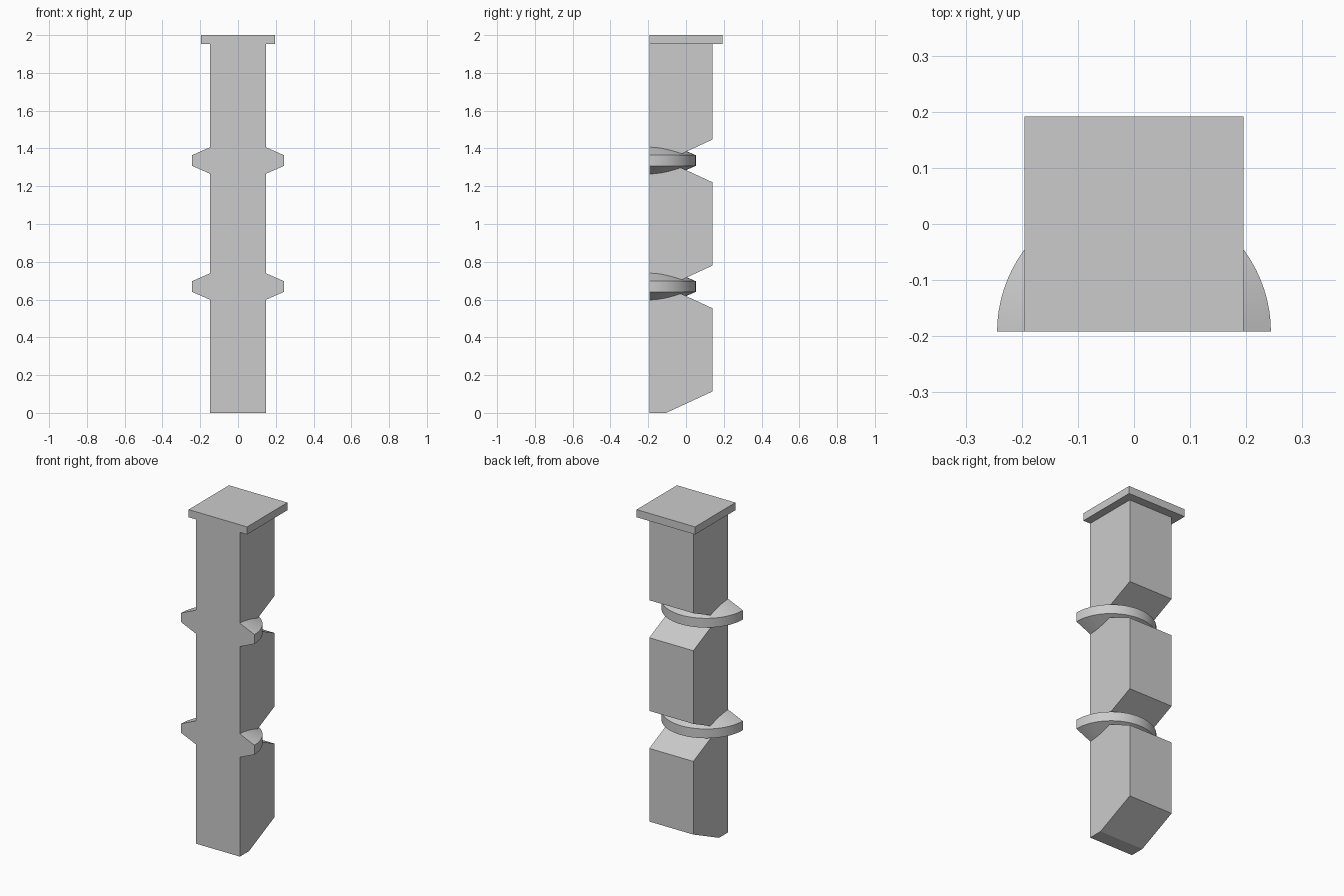
import bpy, bmesh
from math import sin, cos, pi, radians

cube = bpy.data.objects.get("Cube")
if cube:
    bpy.data.objects.remove(cube, do_unlink=True)

FRONT, BACK, HALF_W = -0.192, 0.14, 0.147
TOP, PITCH = 2.0, 0.667
NOTCH, NOTCH_Y = 0.113, -0.105    # half height at the back, depth of the apex
RIM_R, RIM_H, HUB_H = 0.244, 0.028, 0.135

grey = bpy.data.materials.new("stone_grey")
grey.use_nodes = True
grey.diffuse_color = (0.6, 0.6, 0.6, 1)
grey.node_tree.nodes["Principled BSDF"].inputs["Base Color"].default_value = (0.6, 0.6, 0.6, 1)


def make(name, bm):
    bmesh.ops.recalc_face_normals(bm, faces=bm.faces)
    mesh = bpy.data.meshes.new(name)
    bm.to_mesh(mesh)
    bm.free()
    mesh.materials.append(grey)
    obj = bpy.data.objects.new(name, mesh)
    bpy.context.collection.objects.link(obj)
    return obj


def extrude_side(name, profile, half_width):
    """Extrude a (y, z) profile across the width."""
    bm = bmesh.new()
    face = bm.faces.new([bm.verts.new((-half_width, y, z)) for y, z in profile])
    new = bmesh.ops.extrude_face_region(bm, geom=[face])["geom"]
    verts = [v for v in new if isinstance(v, bmesh.types.BMVert)]
    bmesh.ops.translate(bm, verts=verts, vec=(2 * half_width, 0, 0))
    return make(name, bm)


def half_collar(name, z, steps=40):
    """Half of a double cone with a flat rim, cut flush with the front."""
    bm = bmesh.new()
    for s in (-1, 1):
        bm.verts.new((0, FRONT, z + s * HUB_H))
        for i in range(steps + 1):
            a = pi * i / steps
            bm.verts.new((RIM_R * cos(a), FRONT + RIM_R * sin(a), z + s * RIM_H))
    bmesh.ops.convex_hull(bm, input=bm.verts)
    bmesh.ops.dissolve_limit(bm, angle_limit=radians(0.5), verts=bm.verts, edges=bm.edges)
    return make(name, bm)


# Shaft with V notches in the back and a sloped foot
profile = [(FRONT, TOP - 0.02), (FRONT, 0), (NOTCH_Y, 0), (BACK, NOTCH)]
for k in (1, 2):
    z = k * PITCH
    profile += [(BACK, z - NOTCH), (NOTCH_Y, z), (BACK, z + NOTCH)]
profile.append((BACK, TOP - 0.02))
column = extrude_side("notched_column", profile, HALF_W)

# Cap slab and collars
parts = [extrude_side("cap", [(FRONT, TOP - 0.046), (FRONT, TOP), (0.192, TOP),
                              (0.192, TOP - 0.046)], 0.195)]
parts += [half_collar("collar", k * PITCH + 0.002) for k in (1, 2)]

# Merge into one solid
bpy.context.view_layer.objects.active = column
column.select_set(True)
for part in parts:
    mod = column.modifiers.new("union", "BOOLEAN")
    mod.operation, mod.solver, mod.object = "UNION", "EXACT", part
    bpy.ops.object.modifier_apply(modifier=mod.name)
    bpy.data.objects.remove(part, do_unlink=True)

bpy.ops.object.shade_smooth_by_angle(angle=radians(20))
